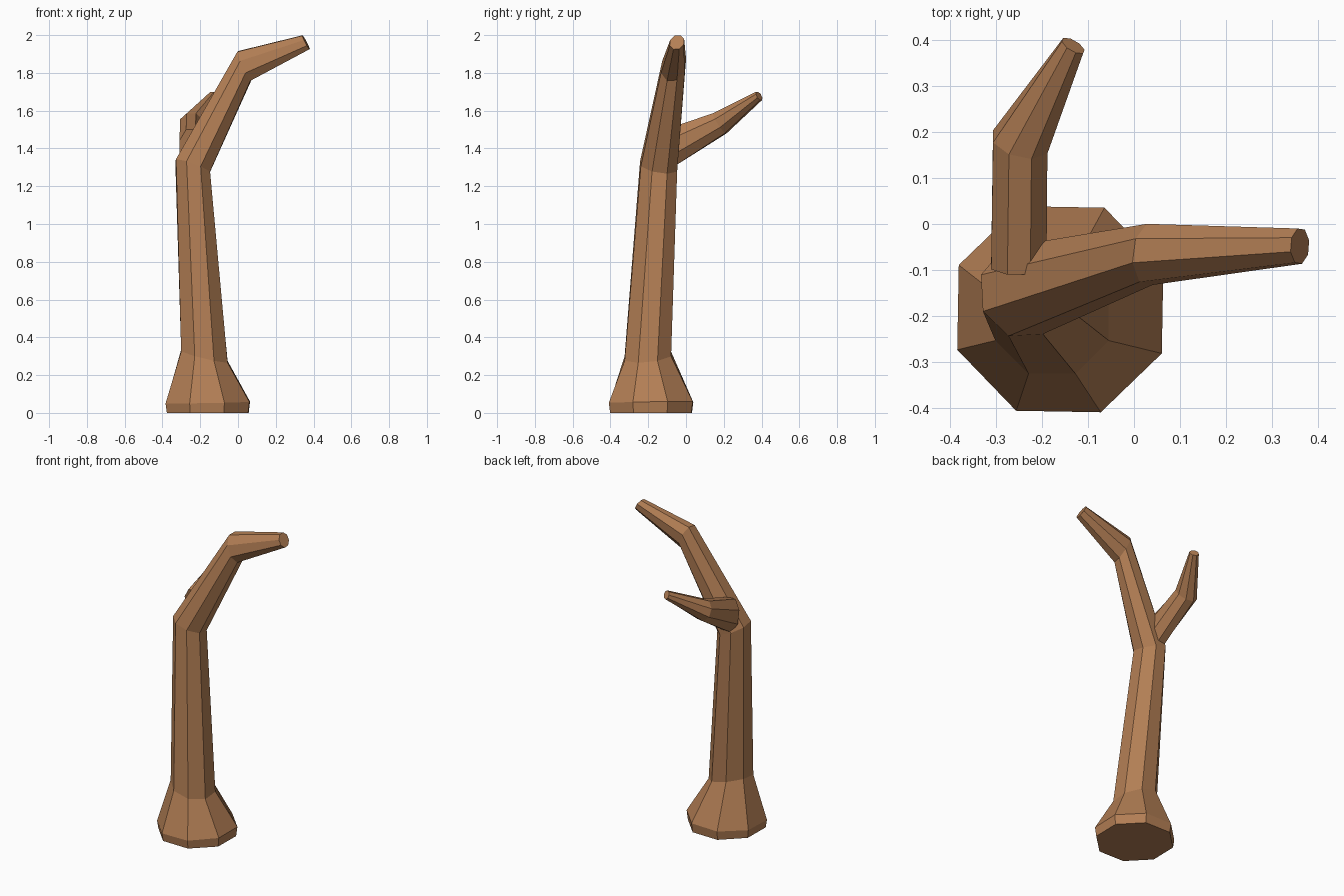
import bpy, bmesh
from math import sin, cos, pi
from mathutils import Vector

if "Cube" in bpy.data.objects:
    bpy.data.objects.remove(bpy.data.objects["Cube"])

wood = bpy.data.materials.new("wood")
wood.diffuse_color = (0.45, 0.21, 0.09, 1)
wood.use_nodes = True
wood.node_tree.nodes["Principled BSDF"].inputs["Base Color"].default_value = wood.diffuse_color


def limb(name, rings, sides=8):
    """Loft a closed tube; each ring is centre, half-width axis, half-height axis."""
    bm = bmesh.new()
    k = 1 / cos(pi / sides)
    loops = []
    for c, u, v in rings:
        c, u, v = Vector(c), Vector(u), Vector(v)
        angles = [2 * pi * (i + 0.5) / sides for i in range(sides)]
        loops.append([bm.verts.new(c + k * (u * cos(a) + v * sin(a))) for a in angles])
    for lo, hi in zip(loops, loops[1:]):
        for i in range(sides):
            j = (i + 1) % sides
            bm.faces.new((lo[i], lo[j], hi[j], hi[i]))
    bm.faces.new(loops[0][::-1])
    bm.faces.new(loops[-1])
    bmesh.ops.recalc_face_normals(bm, faces=bm.faces)
    mesh = bpy.data.meshes.new(name)
    bm.to_mesh(mesh)
    bm.free()
    mesh.materials.append(wood)
    obj = bpy.data.objects.new(name, mesh)
    bpy.context.collection.objects.link(obj)
    return obj


# Trunk: flared foot, long shaft, then bending over to the right
limb("trunk", [
    ((-0.16, -0.185, 0), (0.215, -0.004, 0), (0.004, 0.215, 0)),
    ((-0.16, -0.185, 0.055), (0.222, -0.004, 0.004), (0.004, 0.222, 0.003)),
    ((-0.178, -0.202, 0.30), (0.123, 0, -0.03), (0, 0.123, 0.012)),
    ((-0.24, -0.145, 1.305), (0.09, 0.005, -0.033), (-0.005, 0.096, -0.014)),
    ((0.034, -0.066, 1.837), (0.034, -0.008, -0.077), (0.008, 0.063, 0.005)),
    ((0.36, -0.048, 1.962), (0.019, -0.003, -0.036), (0.003, 0.037, 0.003)),
])

# Side branch: leaves the back of the trunk and bends up and right
limb("branch", [
    ((-0.25, -0.09, 1.40), (0.06, 0, 0), (0, -0.02, 0.10)),
    ((-0.247, 0.178, 1.533), (0.059, -0.012, 0), (0, -0.032, 0.053)),
    ((-0.132, 0.387, 1.678), (0.023, -0.013, 0), (-0.004, -0.01, 0.022)),
])
